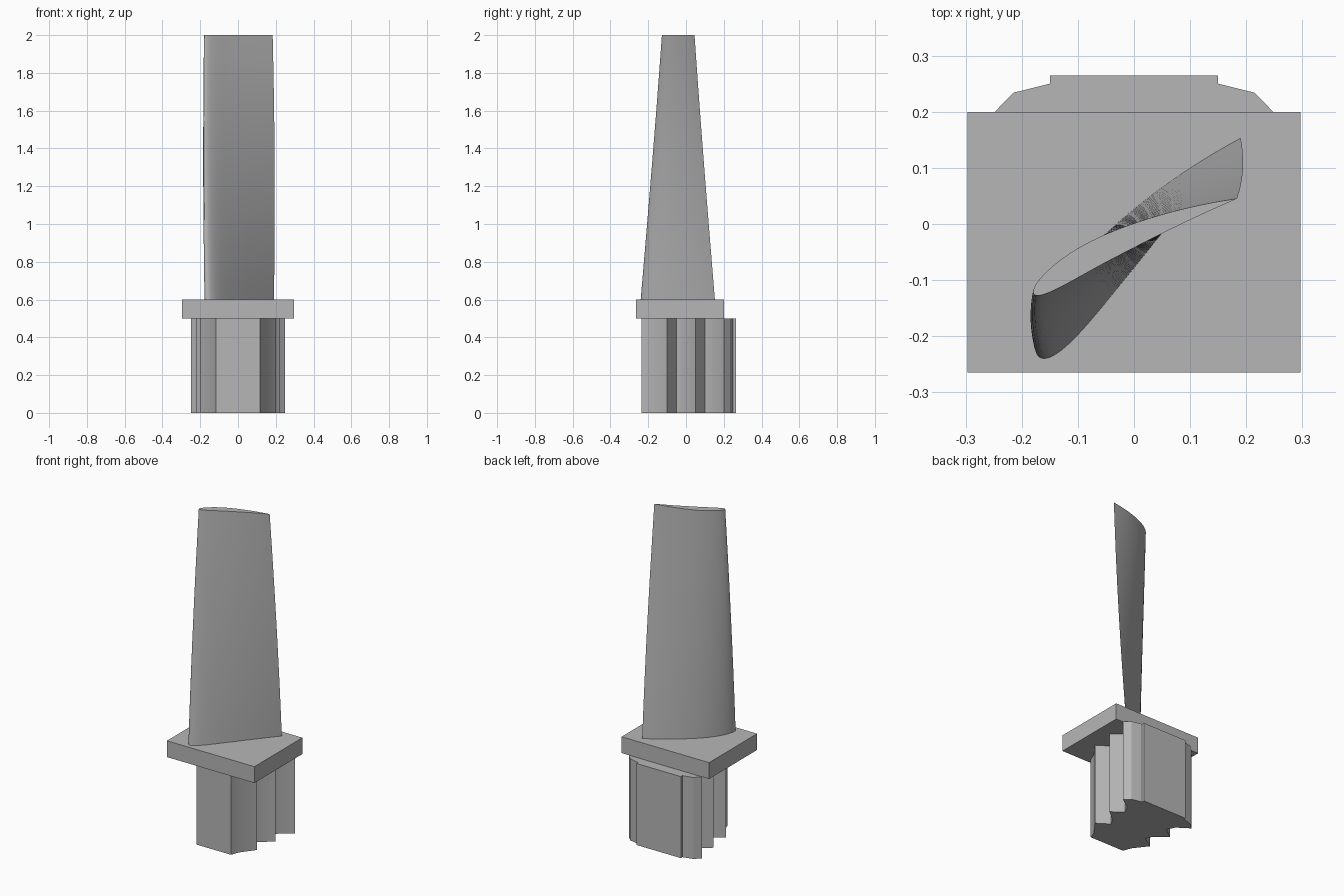
import bpy, bmesh, math
from mathutils import Vector

if "Cube" in bpy.data.objects:
    bpy.data.objects.remove(bpy.data.objects["Cube"], do_unlink=True)

GREY = (0.47, 0.47, 0.47, 1)
metal = bpy.data.materials.new("plain_grey_metal")
metal.use_nodes = True
metal.diffuse_color = GREY
metal.node_tree.nodes["Principled BSDF"].inputs["Base Color"].default_value = GREY


def loft(name, rings):
    """Closed solid skinned through equal-length rings of points."""
    bm = bmesh.new()
    loops = [[bm.verts.new(p) for p in ring] for ring in rings]
    count = len(loops[0])
    for low, high in zip(loops, loops[1:]):
        for i in range(count):
            j = (i + 1) % count
            bm.faces.new((low[i], low[j], high[j], high[i]))
    bm.faces.new(loops[0][::-1])
    bm.faces.new(loops[-1])
    bmesh.ops.recalc_face_normals(bm, faces=bm.faces)
    mesh = bpy.data.meshes.new(name)
    bm.to_mesh(mesh)
    bm.free()
    mesh.materials.append(metal)
    obj = bpy.data.objects.new(name, mesh)
    bpy.context.collection.objects.link(obj)
    bpy.ops.object.select_all(action='DESELECT')
    obj.select_set(True)
    bpy.context.view_layer.objects.active = obj
    bpy.ops.object.shade_smooth_by_angle(angle=math.radians(30))
    return obj


def prism(name, outline, bottom, top):
    return loft(name, [[(x, y, z) for x, y in outline] for z in (bottom, top)])


# Toothed root: half outline from front to back, mirrored across x
half = [(0.117, -0.235), (0.135, -0.185), (0.2, -0.1),
        (0.125, -0.05), (0.145, -0.01), (0.22, 0.05),
        (0.15, 0.1), (0.175, 0.15), (0.248, 0.2),
        (0.215, 0.234), (0.15, 0.25), (0.15, 0.265)]
prism("toothed_root", half + [(-x, y) for x, y in reversed(half)], 0, 0.5)

# Platform slab
prism("platform", [(-0.297, -0.265), (0.297, -0.265), (0.297, 0.2), (-0.297, 0.2)], 0.5, 0.6)


# Twisted, tapering blade made of cambered airfoil sections
def airfoil(camber, thick, steps=28):
    peak = 0.4
    upper, lower = [], []
    for i in range(steps + 1):
        x = (1 - math.cos(math.pi * i / steps)) / 2
        t = 5 * thick * (0.2969 * math.sqrt(x) - 0.126 * x - 0.3516 * x**2
                         + 0.2843 * x**3 - 0.1036 * x**4)
        span = peak if x < peak else 1 - peak
        line = camber * (1 - ((x - peak) / span) ** 2)
        slope = math.atan(-2 * camber * (x - peak) / span**2)
        dx, dy = t * math.sin(slope), t * math.cos(slope)
        upper.append((x - dx, line + dy))
        lower.append((x + dx, line - dy))
    return upper[::-1] + lower[1:-1]


def mix(a, b, t):
    return a + (b - a) * t


def section(t):
    chord = mix(0.53, 0.4, t)
    angle = math.radians(mix(47.5, 25.2, t))
    centre = Vector((mix(0.011, 0.0025, t), mix(-0.0425, -0.04, t)))
    along = Vector((math.cos(angle), math.sin(angle)))
    across = Vector((-along.y, along.x))
    ring = []
    for u, v in airfoil(mix(0.045, 0.05, t), mix(0.16, 0.115, t)):
        p = centre + along * (u - 0.5) * chord + across * v * chord
        ring.append((p.x, p.y, mix(0.6, 2.0, t)))
    return ring


loft("blade", [section(i / 16) for i in range(17)])
